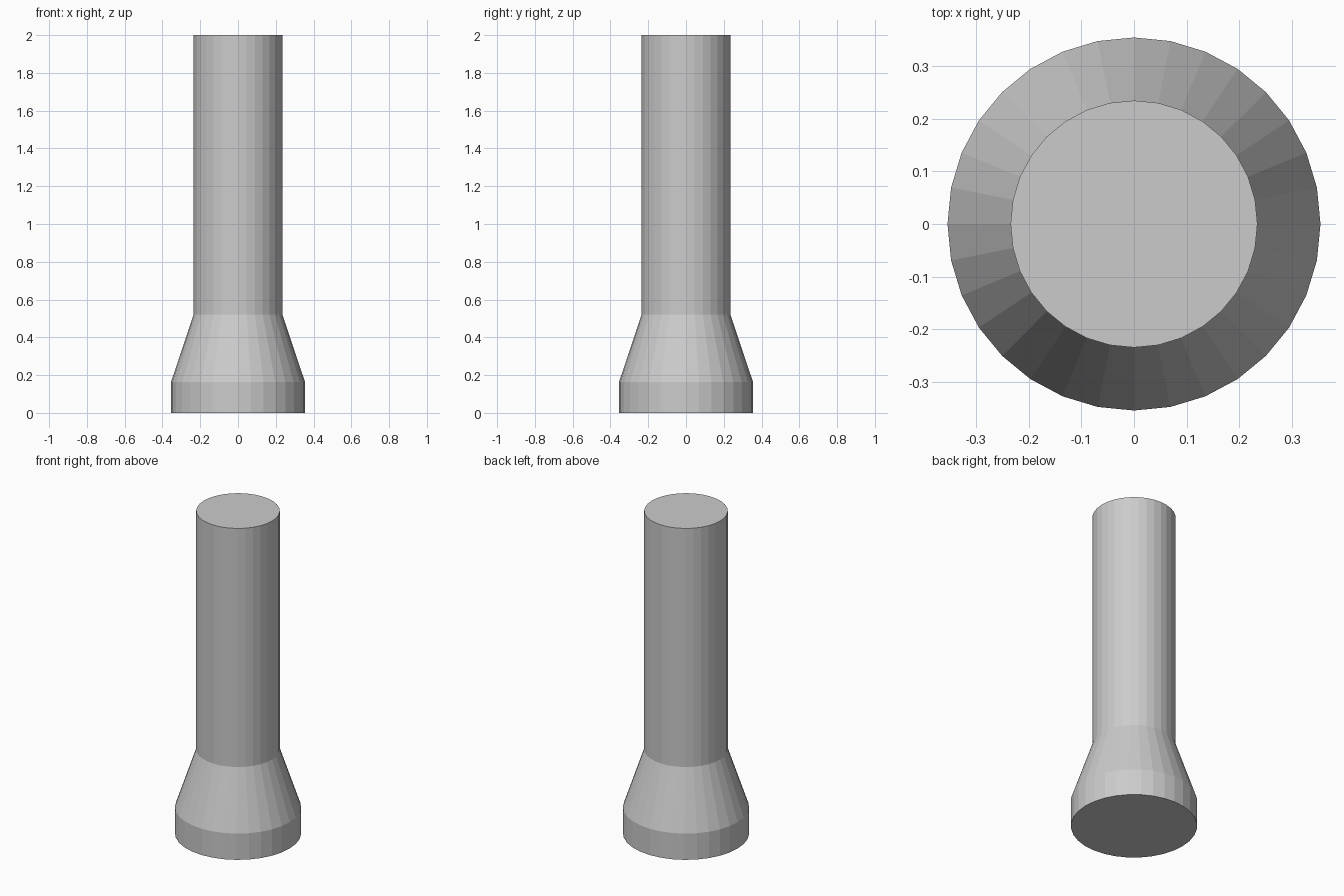
import bpy, bmesh
from math import cos, sin, tau

if "Cube" in bpy.data.objects:
    bpy.data.objects.remove(bpy.data.objects["Cube"])

SIDES = 32
# (radius, height) outline: base collar, tapered shoulder, straight shaft
PROFILE = [(0.355, 0.0), (0.355, 0.163), (0.235, 0.52), (0.235, 2.0)]

bm = bmesh.new()
rings = [[bm.verts.new((r * cos(tau * i / SIDES), r * sin(tau * i / SIDES), z))
          for i in range(SIDES)] for r, z in PROFILE]

# side walls
for low, high in zip(rings, rings[1:]):
    for i in range(SIDES):
        j = (i + 1) % SIDES
        bm.faces.new((low[i], low[j], high[j], high[i]))

# bottom and top caps
bm.faces.new(rings[0][::-1])
bm.faces.new(rings[-1])

mesh = bpy.data.meshes.new("flared_post")
bm.to_mesh(mesh)
bm.free()
bpy.context.collection.objects.link(bpy.data.objects.new("flared_post", mesh))
